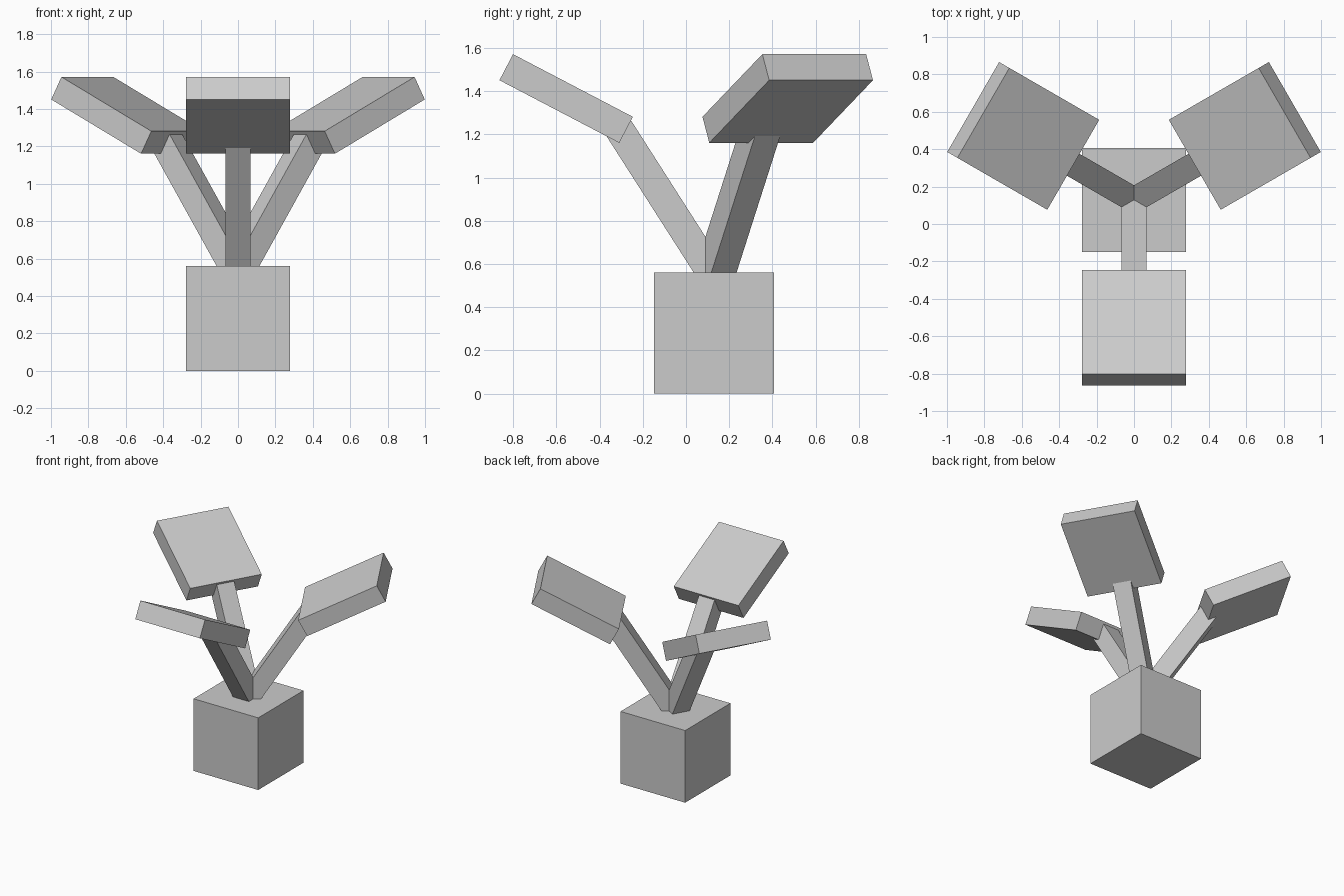
import bpy
from math import radians, sin, cos
from mathutils import Matrix, Vector

if "Cube" in bpy.data.objects:
    bpy.data.objects.remove(bpy.data.objects["Cube"])

AXIS = Vector((0, 0.129, 0))  # centre of the pot and of the radial layout


def box(name, size, matrix):
    bpy.ops.mesh.primitive_cube_add(size=1)
    ob = bpy.context.object
    ob.name = name
    ob.data.transform(matrix @ Matrix.Diagonal((*size, 1)))
    return ob


def radial(angle, r, z, tilt):
    """Place a part at radius r and height z, tilted in its radial plane."""
    return (Matrix.Translation(AXIS) @ Matrix.Rotation(radians(angle), 4, 'Z')
            @ Matrix.Translation((r, 0, z)) @ Matrix.Rotation(radians(tilt), 4, 'Y'))


# Pot
box("pot", (0.555, 0.555, 0.56), Matrix.Translation(AXIS + Vector((0, 0, 0.28))))

# Three stems with a thick square leaf on each
LEAN, LENGTH = 32.6, 0.90
TIP_R, TIP_Z = 0.446, 1.237
mid_r = TIP_R - sin(radians(LEAN)) * LENGTH / 2
mid_z = TIP_Z - cos(radians(LEAN)) * LENGTH / 2
for name, angle in (("front", -90), ("right", 30), ("left", 150)):
    box(name + "_stem", (0.135, 0.135, LENGTH), radial(angle, mid_r, mid_z, LEAN))
    box(name + "_leaf", (0.626, 0.555, 0.136), radial(angle, 0.684, 1.366, -27.6))
